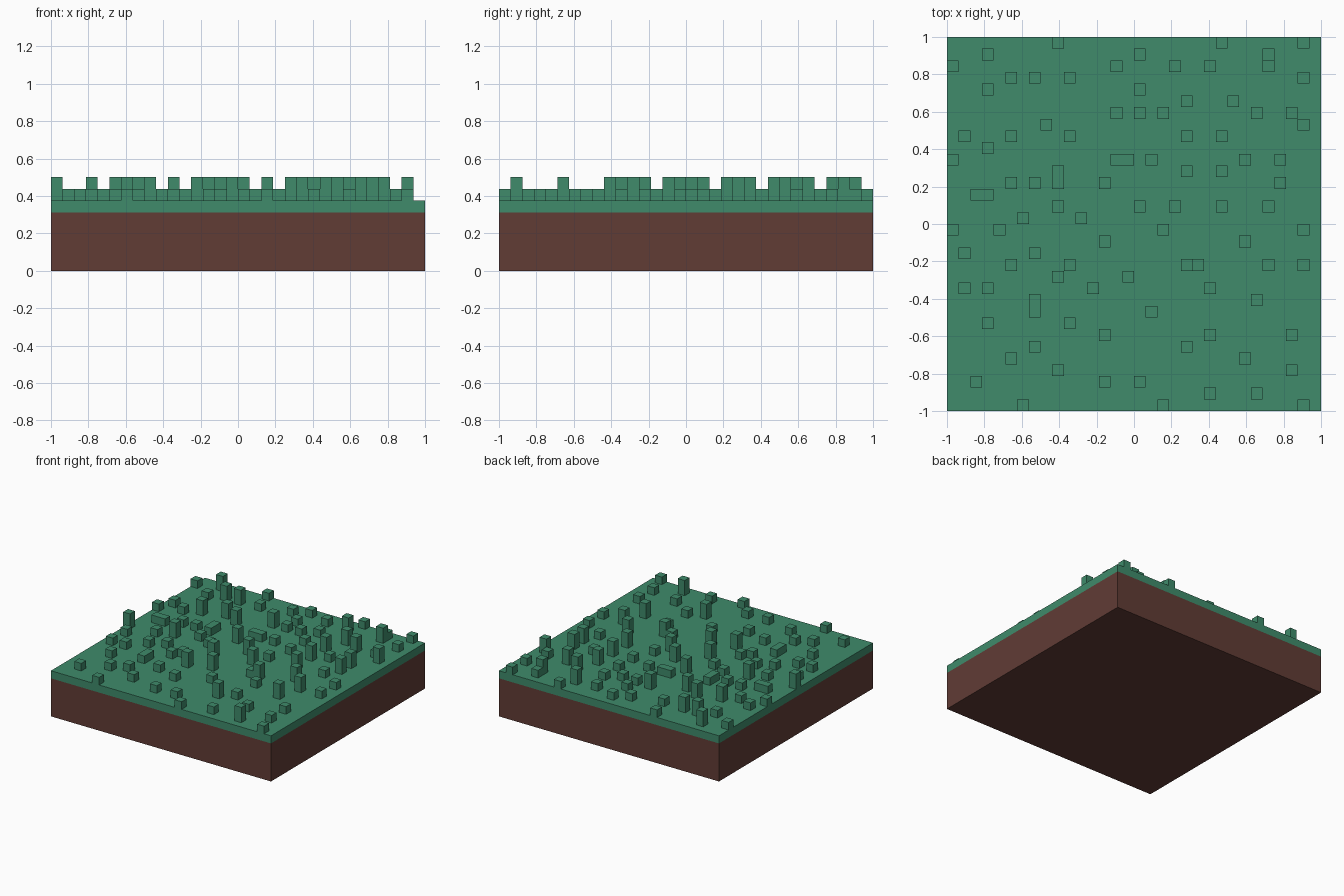
import bpy, bmesh

if "Cube" in bpy.data.objects:
    bpy.data.objects.remove(bpy.data.objects["Cube"])

V = 2 / 32            # one block of the 32 x 32 grid
DIRT, TOP = 5 * V, 6 * V


def material(name, rgb):
    m = bpy.data.materials.new(name)
    m.diffuse_color = (*rgb, 1)
    m.use_nodes = True
    m.node_tree.nodes["Principled BSDF"].inputs["Base Color"].default_value = m.diffuse_color
    return m


def add_box(bm, x0, x1, y0, y1, z0, z1, top=True, bottom=True):
    lo = [bm.verts.new((x, y, z0)) for x, y in ((x0, y0), (x1, y0), (x1, y1), (x0, y1))]
    hi = [bm.verts.new((v.co.x, v.co.y, z1)) for v in lo]
    for k in range(4):
        n = (k + 1) % 4
        bm.faces.new((lo[k], lo[n], hi[n], hi[k]))
    if top:
        bm.faces.new(hi)
    if bottom:
        bm.faces.new(lo[::-1])


def make_object(name, bm, mat):
    me = bpy.data.meshes.new(name)
    bm.to_mesh(me)
    bm.free()
    me.materials.append(mat)
    ob = bpy.data.objects.new(name, me)
    bpy.context.collection.objects.link(ob)
    return ob


green = material("grass green", (0.050, 0.258, 0.147))
brown = material("soil brown", (0.119, 0.045, 0.036))

# Soil block (its top is hidden by the turf)
bm = bmesh.new()
add_box(bm, -1, 1, -1, 1, 0, DIRT, top=False)
make_object("soil", bm, brown)

# Turf layer
bm = bmesh.new()
add_box(bm, -1, 1, -1, 1, DIRT, TOP, bottom=False)
make_object("turf", bm, green)

# Grass columns in each grid row, from the back row to the front row
short_blades = [
    [9, 23, 30], [16, 27], [0, 14, 19], [10, 30], [3, 16], [20], [16, 18, 29], [],
    [1, 20], [3], [0, 14, 15, 17, 25], [9, 20], [5, 7, 9], [2, 3], [9, 19, 27], [11],
    [4, 30], [], [1, 7], [5, 10, 20, 30], [9], [1, 3, 22], [7], [7, 17],
    [3, 10], [13, 22, 29], [7], [5, 25], [9, 29], [2, 13, 16], [22], [6, 18, 30]]
tall_blades = [
    [], [3], [22, 27], [5, 7], [], [24], [14, 26], [8, 30],
    [5, 10, 23], [], [28], [23], [13, 28], [], [16, 23], [6],
    [0, 18], [13, 25], [], [21, 27], [15], [12], [26], [],
    [], [], [20], [], [], [], [26], []]

for name, rows, height in (("short_grass", short_blades, 1), ("tall_grass", tall_blades, 2)):
    bm = bmesh.new()
    for r, cols in enumerate(rows):
        y = 1 - (r + 1) * V
        for c in cols:
            x = -1 + c * V
            add_box(bm, x, x + V, y, y + V, TOP, TOP + height * V, bottom=False)
    make_object(name, bm, green)
